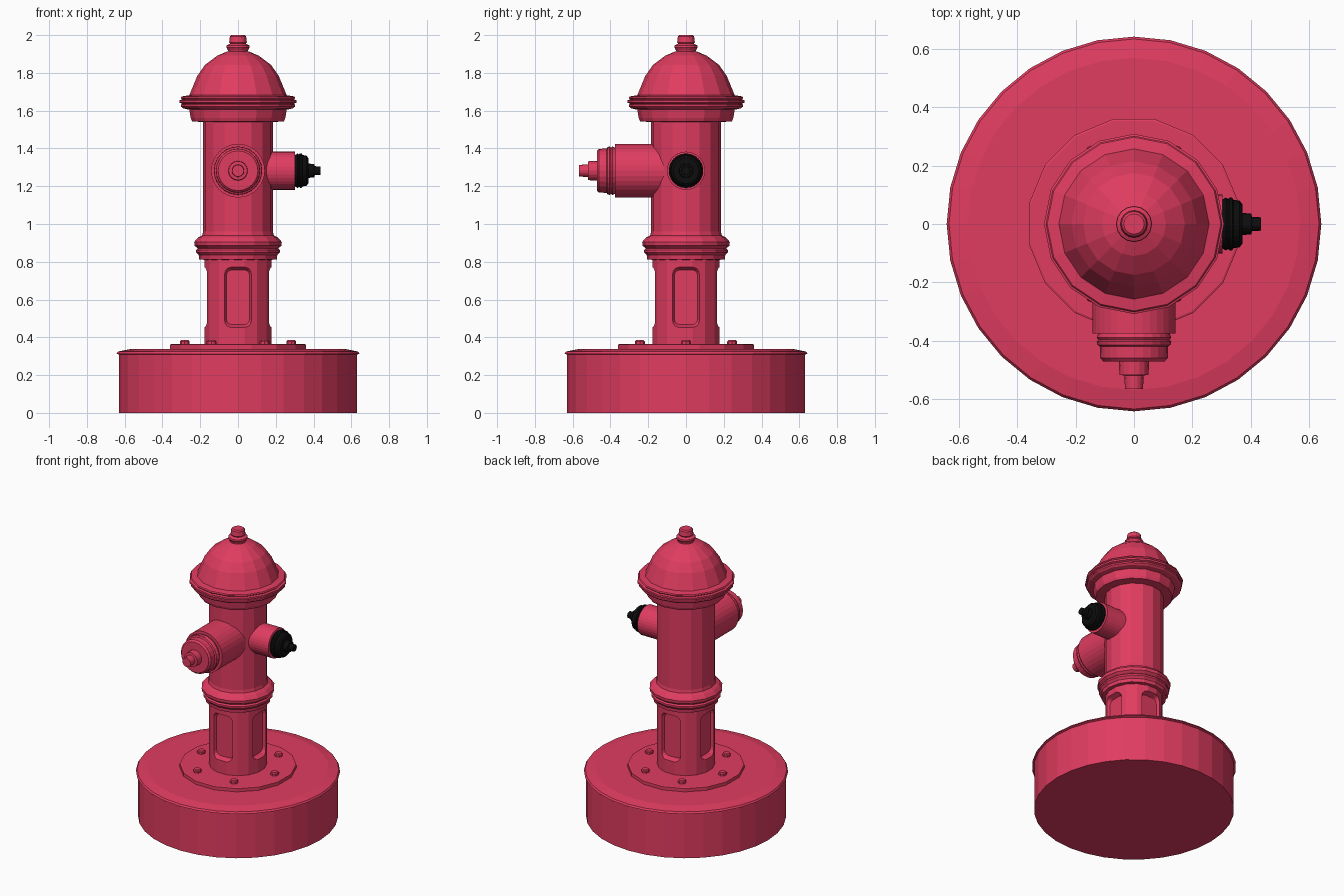
import bpy, bmesh
from math import pi, sin, cos, radians
from mathutils import Matrix, Vector

if "Cube" in bpy.data.objects:
    bpy.data.objects.remove(bpy.data.objects["Cube"])


def material(name, rgb):
    m = bpy.data.materials.new(name)
    m.diffuse_color = (*rgb, 1)
    m.use_nodes = True
    m.node_tree.nodes["Principled BSDF"].inputs["Base Color"].default_value = m.diffuse_color
    return m


RED = material("red_paint", (0.745, 0.045, 0.117))
BLACK = material("black_rubber", (0.004, 0.004, 0.004))


def make_object(name, bm, mat):
    bmesh.ops.recalc_face_normals(bm, faces=bm.faces)
    me = bpy.data.meshes.new(name)
    bm.to_mesh(me)
    bm.free()
    me.materials.append(mat)
    ob = bpy.data.objects.new(name, me)
    bpy.context.collection.objects.link(ob)
    return ob


def bridge(bm, rings):
    """Skin between consecutive rings and close both ends."""
    n = len(rings[0])
    for a, b in zip(rings, rings[1:]):
        for i in range(n):
            j = (i + 1) % n
            bm.faces.new((a[i], a[j], b[j], b[i]))
    bm.faces.new(rings[0][::-1])
    bm.faces.new(rings[-1])


def lathe(name, profile, sides, mat=RED, matrix=Matrix(), offset=0.0):
    """Turn (radius, height) pairs around z, then place with matrix."""
    bm = bmesh.new()
    rings = []
    for r, z in profile:
        rings.append([bm.verts.new(matrix @ Vector((
            r * cos(2 * pi * (i + offset) / sides),
            r * sin(2 * pi * (i + offset) / sides), z))) for i in range(sides)])
    bridge(bm, rings)
    return make_object(name, bm, mat)


# Ground plinth and flange
lathe("plinth", [(0.63, 0), (0.63, 0.308), (0.643, 0.313), (0.635, 0.325),
                 (0.57, 0.338)], 32)
lathe("flange", [(0.367, 0.33), (0.367, 0.361), (0.36, 0.364)], 16, offset=0.5)

# Flange bolts
for k in range(6):
    a = radians(60 * k)
    lathe(f"flange_bolt_{k + 1}", [(0.026, 0.36), (0.026, 0.378), (0.02, 0.385)], 8,
          matrix=Matrix.Translation((0.282 * cos(a), 0.282 * sin(a), 0)))

# Lower barrel with four rounded recesses
lower = lathe("lower_barrel", [(0.182, 0.35), (0.182, 0.83)], 16, offset=0.5)
bm = bmesh.new()
for k in range(4):
    turn = Matrix.Rotation(k * pi / 2, 4, 'Z')
    rings = []
    for x, w, h in ((0.145, 0.062, 0.145), (0.18, 0.078, 0.16), (0.25, 0.078, 0.16)):
        ring = []
        rad = 0.03
        for q, (sy, sz) in enumerate(((1, 1), (-1, 1), (-1, -1), (1, -1))):
            for s in range(4):
                a = q * pi / 2 + s * pi / 6
                ring.append(bm.verts.new(turn @ Vector((
                    x, sy * (w - rad) + rad * cos(a),
                    0.612 + sz * (h - rad) + rad * sin(a)))))
        rings.append(ring)
    bridge(bm, rings)
cutter = make_object("recess_cutter", bm, RED)
cutter.hide_render = True
mod = lower.modifiers.new("recesses", 'BOOLEAN')
mod.operation = 'DIFFERENCE'
mod.solver = 'EXACT'
mod.object = cutter
bpy.context.view_layer.objects.active = lower
bpy.ops.object.modifier_apply(modifier=mod.name)
bpy.data.objects.remove(cutter)

# Collar and main barrel
lathe("collar", [(0.17, 0.81), (0.205, 0.812), (0.208, 0.835), (0.222, 0.85),
                 (0.222, 0.862), (0.212, 0.87), (0.23, 0.885), (0.232, 0.905),
                 (0.212, 0.928), (0.19, 0.94), (0.185, 0.96)], 16)
lathe("main_barrel", [(0.185, 0.93), (0.185, 1.56)], 16)

# Bonnet with stepped brim and dome
lathe("bonnet", [(0.185, 1.54), (0.243, 1.543), (0.25, 1.56), (0.258, 1.605),
                 (0.29, 1.612), (0.302, 1.622), (0.302, 1.632), (0.294, 1.636),
                 (0.309, 1.642), (0.309, 1.655), (0.296, 1.66), (0.303, 1.668),
                 (0.298, 1.675), (0.258, 1.682), (0.238, 1.73), (0.215, 1.785),
                 (0.175, 1.842), (0.11, 1.891), (0.06, 1.912)], 16)
lathe("top_nut", [(0.05, 1.90), (0.052, 1.918), (0.062, 1.935), (0.06, 1.945),
                  (0.042, 1.955), (0.047, 1.962), (0.043, 1.993), (0.035, 2.0)], 16)

# Front outlet pointing -y
front = Matrix.Translation((0, 0, 1.282)) @ Matrix.Rotation(pi / 2, 4, 'X')
lathe("front_outlet", [(0.142, 0.08), (0.142, 0.376)], 32, matrix=front)
lathe("front_outlet_cap", [(0.12, 0.37), (0.125, 0.382), (0.128, 0.39), (0.122, 0.398),
                           (0.128, 0.404), (0.126, 0.415), (0.117, 0.42),
                           (0.116, 0.46), (0.105, 0.472)], 24, matrix=front)
lathe("front_outlet_nut", [(0.052, 0.465), (0.05, 0.518), (0.033, 0.52),
                           (0.031, 0.566)], 16, matrix=front)

# Side outlet pointing +x with black cap
side = Matrix.Translation((0, 0, 1.282)) @ Matrix.Rotation(pi / 2, 4, 'Y')
lathe("side_outlet", [(0.101, 0.12), (0.101, 0.303)], 32, matrix=side)
lathe("side_outlet_cap", [(0.082, 0.30), (0.085, 0.306), (0.091, 0.315), (0.086, 0.323),
                          (0.091, 0.328), (0.09, 0.338), (0.083, 0.342),
                          (0.08, 0.362), (0.068, 0.372)], 24, BLACK, side)
lathe("side_outlet_nut", [(0.038, 0.365), (0.036, 0.403), (0.024, 0.405),
                          (0.023, 0.436)], 16, BLACK, side)
